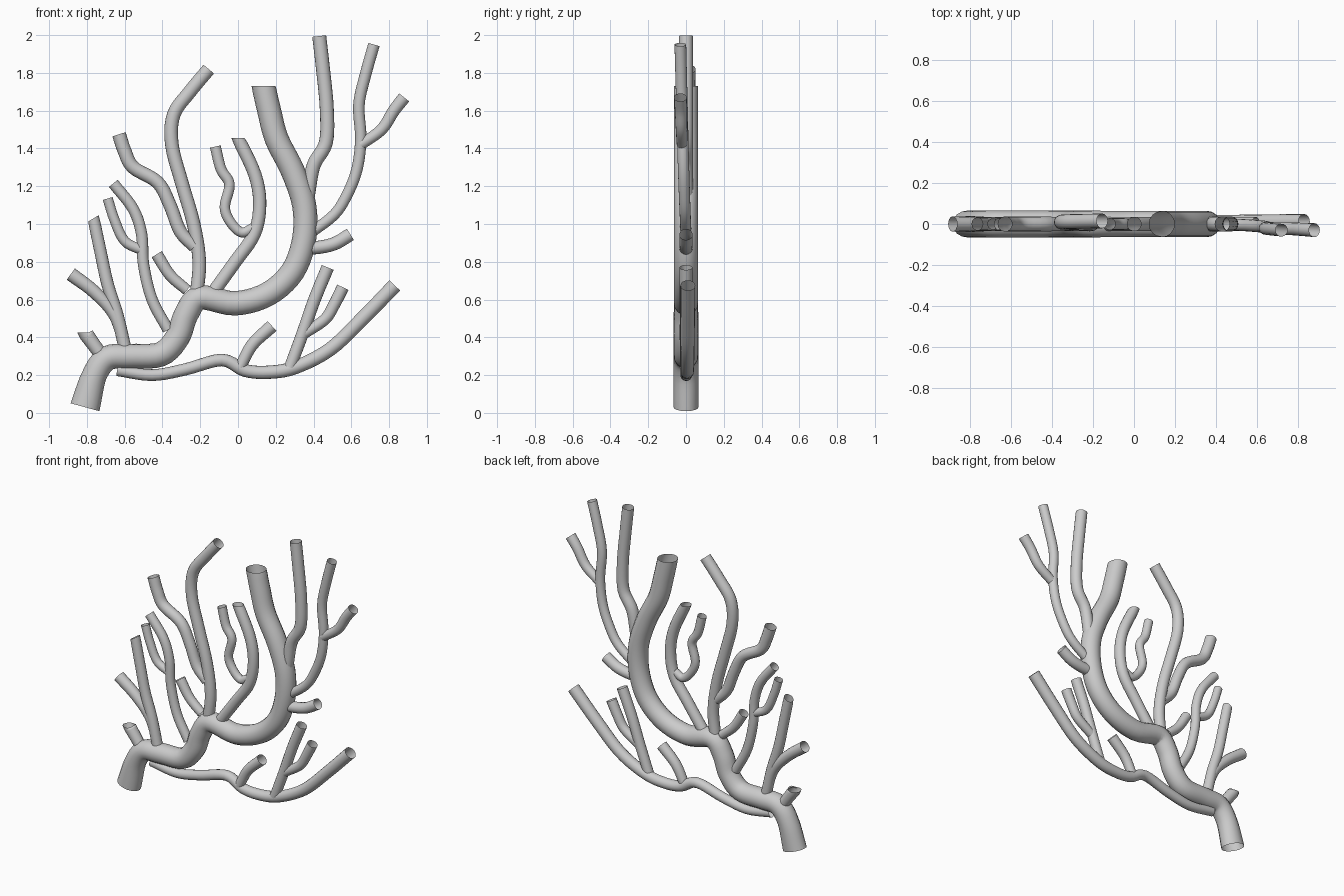
import bpy, bmesh, math
from mathutils import Vector

SIDES, STEPS = 16, 5


def smooth_path(pts):
    """Catmull-Rom curve through the points."""
    p = [2 * pts[0] - pts[1]] + pts + [2 * pts[-1] - pts[-2]]
    out = []
    for i in range(1, len(p) - 2):
        a, b, c, d = p[i - 1:i + 3]
        for s in range(STEPS):
            t = s / STEPS
            out.append(0.5 * (2 * b + (c - a) * t + (2 * a - 5 * b + 4 * c - d) * t * t
                              + (3 * b - a - 3 * c + d) * t ** 3))
    return out + [pts[-1]]


def tube(name, pts, r0, r1=None, y=(0, 0), cut=None, flare=1.0):
    """Open round tube along (x, z) points; cut = forced direction of the tip in degrees."""
    r1 = r0 if r1 is None else r1
    n = len(pts) - 1
    path = smooth_path([Vector((x, y[0] + (y[1] - y[0]) * i / n, z))
                        for i, (x, z) in enumerate(pts)])
    last = len(path) - 1
    bm = bmesh.new()
    rings = []
    for i, c in enumerate(path):
        d = path[min(i + 1, last)] - path[max(i - 1, 0)]
        if i == last and cut is not None:
            d = Vector((math.cos(math.radians(cut)), 0, math.sin(math.radians(cut))))
        side = Vector((d.z, 0, -d.x)).normalized()
        r = r0 + (r1 - r0) * i / last
        wide = r * (1 + (flare - 1) * max(0, 1 - i / STEPS))
        ring = []
        for k in range(SIDES):
            a = 2 * math.pi * k / SIDES
            ring.append(bm.verts.new(c + side * wide * math.cos(a)
                                     + Vector((0, r * math.sin(a), 0))))
        rings.append(ring)
    for a, b in zip(rings, rings[1:]):
        for k in range(SIDES):
            j = (k + 1) % SIDES
            bm.faces.new((a[k], a[j], b[j], b[k]))
    for f in bm.faces:
        f.smooth = True
    bmesh.ops.recalc_face_normals(bm, faces=bm.faces)
    me = bpy.data.meshes.new(name)
    bm.to_mesh(me)
    bm.free()
    ob = bpy.data.objects.new(name, me)
    bpy.context.collection.objects.link(ob)


# main stem
tube("main_stem", [(-.81, .03), (-.76, .20), (-.69, .29), (-.57, .30), (-.41, .31), (-.32, .40),
                   (-.275, .52), (-.20, .61), (-.015, .58), (.16, .63), (.29, .75), (.35, .92),
                   (.35, 1.10), (.29, 1.28), (.205, 1.45), (.165, 1.60), (.135, 1.73)],
     .066, .063, cut=90, flare=1.2)

# low branch sweeping right, with its twigs
tube("low_branch", [(-.64, .225), (-.455, .2), (-.28, .23), (-.085, .28), (.035, .225), (.16, .215),
                    (.30, .24), (.485, .335), (.655, .495), (.83, .675)], .03, .039, y=(0, .01))
tube("low_twig_a", [(.01, .24), (.075, .36), (.18, .46)], .03, .035)
tube("low_twig_b", [(.275, .24), (.34, .415), (.405, .60), (.475, .77)], .032, .034)
tube("low_twig_c", [(.35, .42), (.46, .495), (.51, .575), (.555, .665)], .029, .033)

# right side branches
tube("right_stub", [(.36, .87), (.45, .88), (.52, .90), (.595, .945)], .035)
tube("right_branch", [(.38, .95), (.51, 1.05), (.58, 1.16), (.63, 1.29), (.65, 1.45), (.64, 1.63),
                      (.675, 1.79), (.72, 1.95)], .029, .031, y=(0, -.03))
tube("right_twig", [(.65, 1.42), (.76, 1.50), (.825, 1.60), (.88, 1.67)], .029, .034,
     y=(-.02, -.03))
tube("right_tall_branch", [(.37, 1.15), (.40, 1.31), (.465, 1.43), (.47, 1.61), (.45, 1.82),
                           (.43, 1.995)], .037)

# centre branch with hooked twig
tube("centre_branch", [(-.13, .64), (-.015, .80), (.085, .945), (.115, 1.10), (.09, 1.26),
                       (0, 1.455)], .035, cut=90)
tube("centre_hook", [(.08, .98), (.02, .955), (-.04, 1.01), (-.07, 1.09), (-.045, 1.21),
                     (-.09, 1.29), (-.12, 1.41)], .026, .029)

# tall left-of-centre branch and its forks
tube("left_tall_branch", [(-.22, .62), (-.205, .80), (-.235, 1.0), (-.295, 1.21), (-.35, 1.42),
                          (-.34, 1.58), (-.255, 1.70), (-.155, 1.82)], .036, y=(0, .015))
tube("left_tall_fork", [(-.23, .88), (-.305, .96), (-.36, 1.10), (-.425, 1.22), (-.555, 1.30),
                        (-.60, 1.385), (-.63, 1.475)], .034, .037)
tube("left_stub", [(-.27, .65), (-.36, .73), (-.43, .84)], .029, .032)

# left branches
tube("left_branch", [(-.37, .44), (-.455, .60), (-.50, .785), (-.51, .945), (-.555, 1.08),
                     (-.66, 1.215)], .03)
tube("left_twig", [(-.505, .86), (-.60, .91), (-.655, 1.025), (-.69, 1.135)], .027)
tube("outer_branch", [(-.60, .35), (-.64, .52), (-.69, .68), (-.725, .84), (-.765, 1.03)],
     .034, .032, cut=121)
tube("outer_twig", [(-.60, .36), (-.655, .52), (-.76, .64), (-.885, .735)], .03, .037)
tube("base_stub", [(-.72, .30), (-.77, .37), (-.81, .425)], .035, .04, cut=90)
